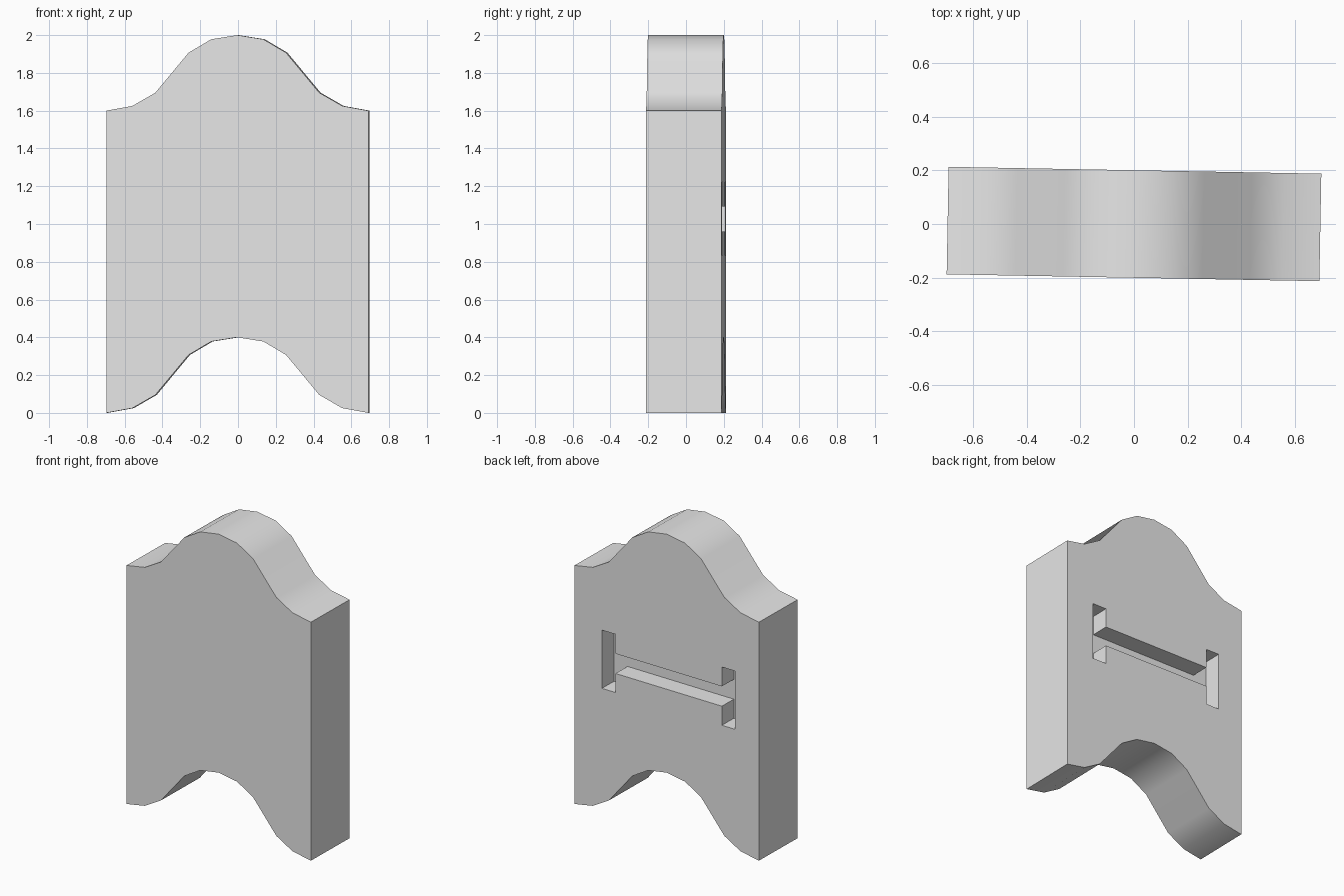
import bpy, bmesh, math

cube = bpy.data.objects.get("Cube")
if cube:
    bpy.data.objects.remove(cube, do_unlink=True)

TILT = math.radians(-1.05)
HALF_DEPTH = 0.2
BODY_HEIGHT = 1.6
SLOT_DEPTH = 0.125

grey = bpy.data.materials.new("plain grey")
grey.use_nodes = True
grey.diffuse_color = (0.8, 0.8, 0.8, 1)
grey.node_tree.nodes["Principled BSDF"].inputs["Base Color"].default_value = (0.8, 0.8, 0.8, 1)


def extrude_outline(name, outline, y0, y1):
    """Solid made by pushing an (x, z) outline from y0 to y1."""
    bm = bmesh.new()
    face = bm.faces.new([bm.verts.new((x, y0, z)) for x, z in outline])
    new = bmesh.ops.extrude_face_region(bm, geom=[face])["geom"]
    moved = [v for v in new if isinstance(v, bmesh.types.BMVert)]
    bmesh.ops.translate(bm, verts=moved, vec=(0, y1 - y0, 0))
    bmesh.ops.recalc_face_normals(bm, faces=bm.faces)
    mesh = bpy.data.meshes.new(name)
    bm.to_mesh(mesh)
    bm.free()
    mesh.materials.append(grey)
    obj = bpy.data.objects.new(name, mesh)
    bpy.context.collection.objects.link(obj)
    return obj


# Bell curve shared by the crown and the arch underneath
half = [(0.6935, 0), (0.556, 0.025), (0.434, 0.095), (0.258, 0.307), (0.138, 0.378)]
bell = half + [(0, 0.4)] + [(-x, z) for x, z in reversed(half)]

# Body block
outline = bell[::-1] + [(x, z + BODY_HEIGHT) for x, z in bell]
body = extrude_outline("body_block", outline, -HALF_DEPTH, HALF_DEPTH)

# Recess in the back: two upright slots joined by a crossbar
low, high, bar_low, bar_high = 0.832, 1.223, 0.96, 1.093
left_out, left_in, right_in, right_out = 0.487, 0.385, -0.415, -0.513
recess = [(right_out, low), (right_in, low), (right_in, bar_low), (left_in, bar_low),
          (left_in, low), (left_out, low), (left_out, high), (left_in, high),
          (left_in, bar_high), (right_in, bar_high), (right_in, high), (right_out, high)]
cutter = extrude_outline("recess_cutter", recess, HALF_DEPTH - SLOT_DEPTH, HALF_DEPTH + 0.1)
cutter.hide_render = True

cut = body.modifiers.new("recess", "BOOLEAN")
cut.operation = "DIFFERENCE"
cut.solver = "EXACT"
cut.object = cutter

bpy.ops.object.select_all(action="DESELECT")
body.select_set(True)
bpy.context.view_layer.objects.active = body
bpy.ops.object.modifier_apply(modifier=cut.name)
bpy.data.objects.remove(cutter, do_unlink=True)

# Smooth the curves, keep the corners crisp, and turn the block slightly
bpy.ops.object.shade_smooth_by_angle(angle=math.radians(30))
body.rotation_euler.z = TILT
